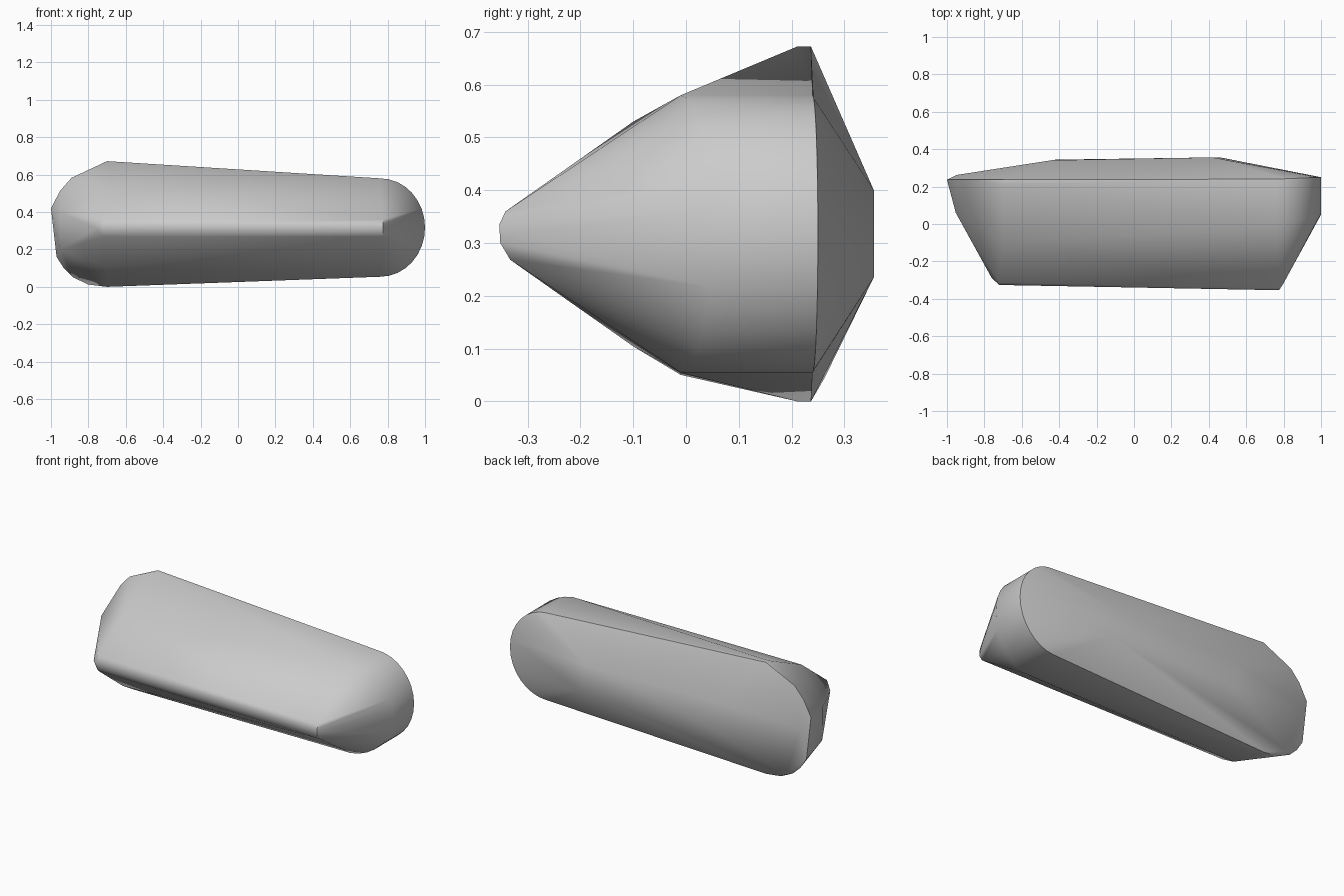
import bpy
import bmesh
from math import sin, cos, radians
from mathutils import Vector

cube = bpy.data.objects.get("Cube")
if cube:
    bpy.data.objects.remove(cube, do_unlink=True)

grey = bpy.data.materials.new("light_grey")
grey.use_nodes = True
colour = (0.6, 0.6, 0.6, 1)
grey.diffuse_color = colour
grey.node_tree.nodes["Principled BSDF"].inputs["Base Color"].default_value = colour


def round_end(y, lean, radius=0.263, steps=16):
    """Half circle on the right end; lean moves its tip along y."""
    points = []
    for i in range(steps + 1):
        a = radians(-90 + 180 * i / steps)
        points.append((0.76 + 0.24 * cos(a), y + lean * cos(a), 0.317 + radius * sin(a)))
    return points


# Large left end: outline of the rim as (x, z)
left_outline = [(-0.7, 0), (-0.8, 0.012), (-0.88, 0.05), (-0.93, 0.098), (-0.97, 0.16),
                (-1.0, 0.42), (-0.95, 0.515), (-0.89, 0.583), (-0.7, 0.672)]
left_rim = [(x, 0.237, z) for x, z in left_outline]

# Left shoulder in front of the rim, bulging slightly towards the nose
left_shoulder = [(-0.7, 0.21, 0), (-0.7, 0.21, 0.672),
                 (-0.95, 0.06, 0.2), (-0.953, 0.06, 0.4),
                 (-0.7, -0.01, 0.05), (-0.7, -0.1, 0.104), (-0.7, -0.1, 0.53)]

# Narrow front nose, slightly rounded in profile as (y, z)
nose_profile = [(-0.333, 0.268), (-0.352, 0.3), (-0.354, 0.335), (-0.342, 0.36)]
nose = []
for y, z in nose_profile:
    nose += [(0.775, y, z), (-0.72, y + 0.028, z)]
nose += [(0.795, -0.325, 0.315), (-0.76, -0.29, 0.315)]

# Back plateau, and the bevelled edge of the left rim behind it
back = [(0.42, 0.356, 0.4), (0.46, 0.356, 0.235),
        (-0.42, 0.344, 0.235), (-0.44, 0.341, 0.4),
        (-0.85, 0.263, 0.045), (-0.95, 0.262, 0.35)]

right_end = round_end(-0.01, 0.06) + round_end(0.24, 0.01)

bm = bmesh.new()
for p in left_rim + left_shoulder + nose + back + right_end:
    bm.verts.new(Vector(p))
bmesh.ops.convex_hull(bm, input=bm.verts)
bmesh.ops.delete(bm, geom=[v for v in bm.verts if not v.link_faces], context='VERTS')
bmesh.ops.recalc_face_normals(bm, faces=bm.faces)

mesh = bpy.data.meshes.new("faceted_body")
bm.to_mesh(mesh)
bm.free()
mesh.materials.append(grey)
body = bpy.data.objects.new("faceted_body", mesh)
bpy.context.collection.objects.link(body)

bpy.ops.object.select_all(action='DESELECT')
body.select_set(True)
bpy.context.view_layer.objects.active = body
bpy.ops.object.shade_smooth_by_angle(angle=radians(40))
